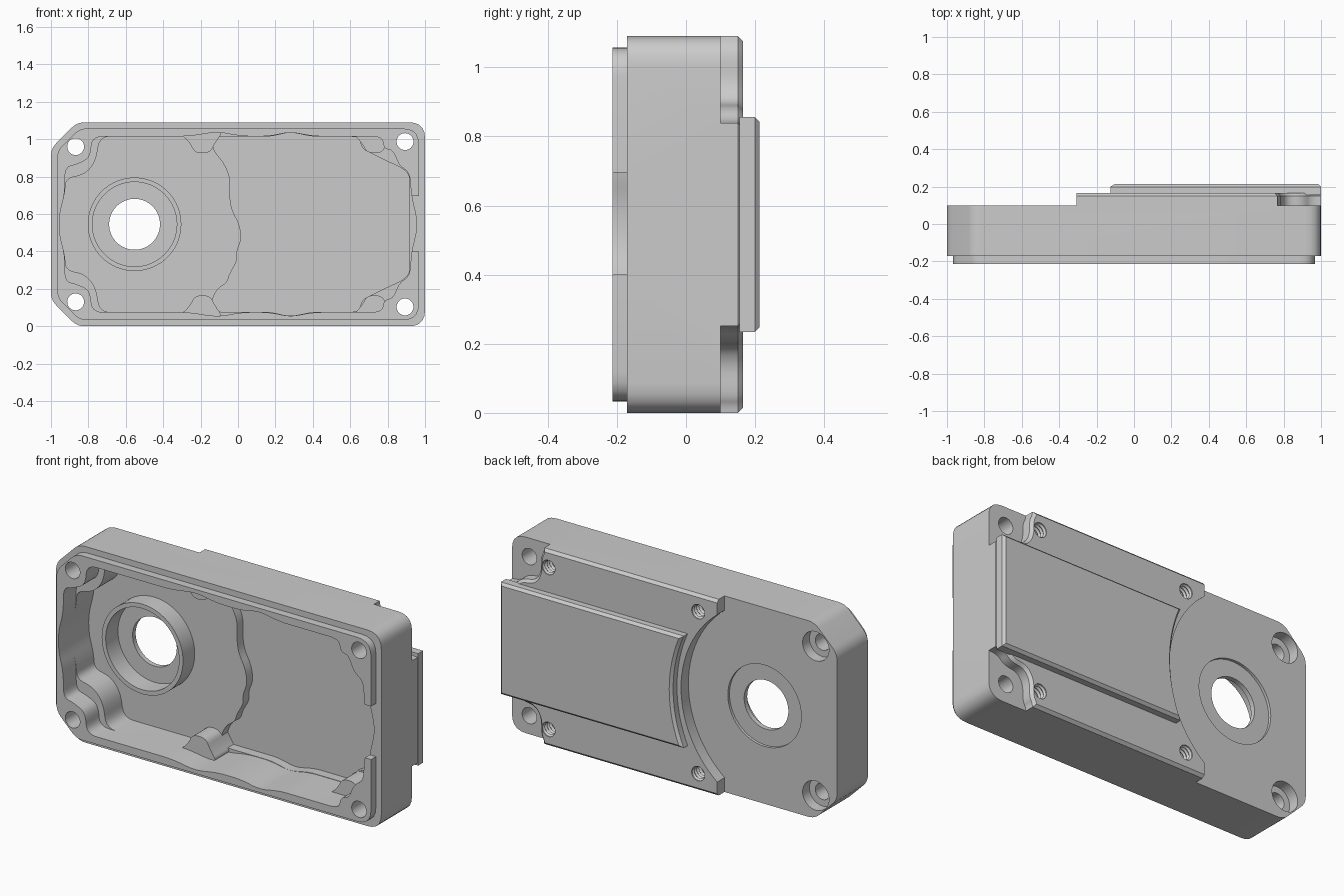
import bpy, bmesh, math
from mathutils import Vector

if "Cube" in bpy.data.objects:
    bpy.data.objects.remove(bpy.data.objects["Cube"])

H = 1.09          # overall height
SHAFT_X = -0.553  # shaft bore centre
FRONT, BACK = -0.213, 0.213

metal = bpy.data.materials.new("cast grey")
metal.use_nodes = True
metal.diffuse_color = (0.6, 0.6, 0.6, 1)
metal.node_tree.nodes["Principled BSDF"].inputs["Base Color"].default_value = (0.6, 0.6, 0.6, 1)


def stack(name, rings, bevel_back=0.0):
    """Closed solid from matching rings of points, listed from front to back."""
    bm = bmesh.new()
    loops = [[bm.verts.new(p) for p in ring] for ring in rings]
    n = len(loops[0])
    for a, b in zip(loops, loops[1:]):
        for i in range(n):
            j = (i + 1) % n
            bm.faces.new((a[i], a[j], b[j], b[i]))
    bm.faces.new(loops[0])
    back = bm.faces.new(loops[-1])
    bmesh.ops.recalc_face_normals(bm, faces=bm.faces)
    if bevel_back:
        bmesh.ops.bevel(bm, geom=list(back.edges), offset=bevel_back, segments=1, affect='EDGES')
    mesh = bpy.data.meshes.new(name)
    bm.to_mesh(mesh)
    bm.free()
    mesh.materials.append(metal)
    obj = bpy.data.objects.new(name, mesh)
    bpy.context.collection.objects.link(obj)
    return obj


def prism(name, pts, y0, y1, **bevels):
    return stack(name, [[(x, y, z) for x, z in pts] for y in (y0, y1)], **bevels)


def turned(name, cx, cz, profile, n=40):
    """Round part about the y axis; profile is a list of (y, radius)."""
    ring = [(math.cos(math.tau * i / n), math.sin(math.tau * i / n)) for i in range(n)]
    return stack(name, [[(cx + r * c, y, cz + r * s) for c, s in ring] for y, r in profile])


def rounded(pts, radius, left_radius=None, steps=5):
    """Polygon with every corner softened; the left half may use its own radius."""
    out = []
    for i, p in enumerate(pts):
        p, a, b = Vector(p), Vector(pts[i - 1]), Vector(pts[(i + 1) % len(pts)])
        r = left_radius if left_radius and p.x < 0 else radius
        p0 = p + (a - p).normalized() * min(r, (a - p).length * 0.45)
        p1 = p + (b - p).normalized() * min(r, (b - p).length * 0.45)
        for k in range(steps + 1):
            t = k / steps
            out.append(tuple(p0 * (1 - t) ** 2 + p * 2 * t * (1 - t) + p1 * t * t))
    return out


def swell(pts, d):
    """Push a counterclockwise polygon outward by d."""
    out = []
    for i, (x, z) in enumerate(pts):
        t = (Vector(pts[(i + 1) % len(pts)]) - Vector(pts[i - 1])).normalized()
        out.append((x + t.y * d, z - t.x * d))
    return out


def flip(pts):
    return [(x, H - z) for x, z in reversed(pts)]


def combine(target, tool, mode):
    mod = target.modifiers.new(mode, 'BOOLEAN')
    mod.operation, mod.object, mod.solver = mode, tool, 'EXACT'
    bpy.context.view_layer.objects.active = target
    bpy.ops.object.modifier_apply(modifier=mod.name)
    bpy.data.objects.remove(tool)


def cut(tool):
    combine(housing, tool, 'DIFFERENCE')


def add(tool):
    combine(housing, tool, 'UNION')


def outline(d):
    """Outer shape inset by d: clipped corners at the shaft end, round ones opposite."""
    c = 0.14 - d * 0.6
    top = [(1 - d, H - d), (-1 + d + c, H - d), (-1 + d, H - d - c)]
    return rounded(top + flip(top), 0.085, left_radius=0.04)


def arc(cx, radius, z_max, n=28):
    """Arc about mid height, running from low z to high z."""
    a = math.asin((z_max - H / 2) / radius)
    return [(cx + radius * math.cos(t), H / 2 + radius * math.sin(t))
            for t in (-a + 2 * a * i / n for i in range(n + 1))]


# Housing shell with its front locating lip
housing = prism("gearbox_housing", outline(0), -0.17, 0.165, bevel_back=0.015)
add(prism("lip", outline(0.033), FRONT, -0.1))

# Cavity: shallow tier, then main tier with larger corner bosses
left_tier = [(-0.78, 1.015), (-0.79, 0.9), (-0.86, 0.865), (-0.925, 0.85)]
left_main = [(-0.74, 1.015), (-0.76, 0.88), (-0.82, 0.81), (-0.92, 0.79)]
right_side = [(0.925, 0.7), (0.92, 0.82), (0.86, 0.86), (0.83, 0.94), (0.78, 0.95), (0.77, 1.015),
              (0.4, 1.015), (0.28, 1.04), (0.17, 1.015), (0.02, 1.015), (-0.11, 1.04), (-0.26, 1.015)]
for tier, depth in ((left_tier, -0.1), (left_main, 0.053)):
    half = [(0.955, 0.58)] + right_side + tier + [(-0.925, 0.71), (-0.955, 0.6)]
    cut(prism("cavity", rounded(half + flip(half), 0.06), -0.4, depth))

# Deeper floor with its uneven step
step = [(-0.14, 0.14), (-0.11, 0.2), (-0.056, 0.235), (-0.045, 0.28), (-0.003, 0.35),
        (-0.008, 0.4), (0.02, 0.465), (0.008, 0.545), (-0.035, 0.626), (-0.045, 0.706),
        (-0.04, 0.786), (-0.07, 0.866), (-0.136, 0.946)]
corner = [(-0.13, 1.013), (0.17, 1.013), (0.28, 1.038), (0.4, 1.013), (0.65, 1.013),
          (0.66, 0.95), (0.72, 0.92), (0.8, 0.88), (0.87, 0.85), (0.918, 0.81)]
cut(prism("deep_floor", rounded(step + corner + flip(corner), 0.04), 0, 0.105))

# Bearing ring and flared screw bosses on the inside
add(turned("bearing_ring", SHAFT_X, H / 2, [(-0.05, 0.25), (0.085, 0.25)], n=64))
for x in (-0.19, 0.73):
    boss = rounded([(x - 0.13, 1.04), (x - 0.07, 0.985), (x - 0.04, 0.925), (x + 0.04, 0.925),
                    (x + 0.07, 0.985), (x + 0.11, 1.04)], 0.04)
    for shape in (boss, flip(boss)):
        add(prism("screw_boss", shape, -0.07, 0.145))

# Lowered back face around the shaft
edge = arc(-0.683, 0.598, 1.01)
cut(prism("shaft_relief", [(-1.3, -0.2), (-0.307, -0.2)] + edge + [(-0.307, 1.3), (-1.3, 1.3)], 0.1, 0.4))

# Stepped corner pockets on the back, with a chamfered rim
pocket = rounded([(0.765, 1.3), (0.765, 1.075), (0.785, 1.04), (0.785, 0.95), (0.82, 0.895),
                  (0.9, 0.885), (0.95, 0.84), (1.2, 0.83), (1.2, 1.3)], 0.04)
for shape in (pocket, flip(pocket)):
    rim = swell(shape, 0.03)
    cut(stack("corner_pocket", [[(x, y, z) for x, z in ring]
                                for y, ring in ((0.1, shape), (0.15, shape), (0.18, rim))]))

# Raised back plate
plate = arc(-0.826, 0.766, 0.856) + [(0.999, 0.856), (0.999, H - 0.856)]
add(prism("raised_plate", plate, 0.155, BACK, bevel_back=0.014))

# Gap in the lip
cut(prism("lip_gap", [(0.9, 0.4), (1.1, 0.4), (1.1, 0.695), (0.9, 0.695)], -0.4, -0.17))

# Stepped shaft bore
cut(turned("shaft_bore", SHAFT_X, H / 2, [(-0.3, 0.226), (0.058, 0.226), (0.058, 0.136),
                                          (0.085, 0.136), (0.085, 0.226), (0.3, 0.226)], n=64))

# Mounting holes (counterbored at the shaft end) and threaded screw holes
thread = [(0.05 + 0.01 * i, 0.032 + 0.008 * (i % 2)) for i in range(12)] + [(0.3, 0.04)]
for up in (True, False):
    def side(z):
        return z if up else H - z
    cut(turned("bolt_hole", -0.868, side(0.96), [(-0.4, 0.045), (0.04, 0.045), (0.04, 0.081), (0.4, 0.081)]))
    cut(turned("bolt_hole", 0.893, side(0.987), [(-0.4, 0.045), (0.4, 0.045)]))
    for x in (-0.19, 0.73):
        cut(turned("thread", x, side(0.995), thread, n=24))

# Smooth curved walls, keep machined edges crisp
bpy.ops.object.select_all(action='DESELECT')
housing.select_set(True)
bpy.context.view_layer.objects.active = housing
bpy.ops.object.shade_smooth_by_angle(angle=math.radians(30))
